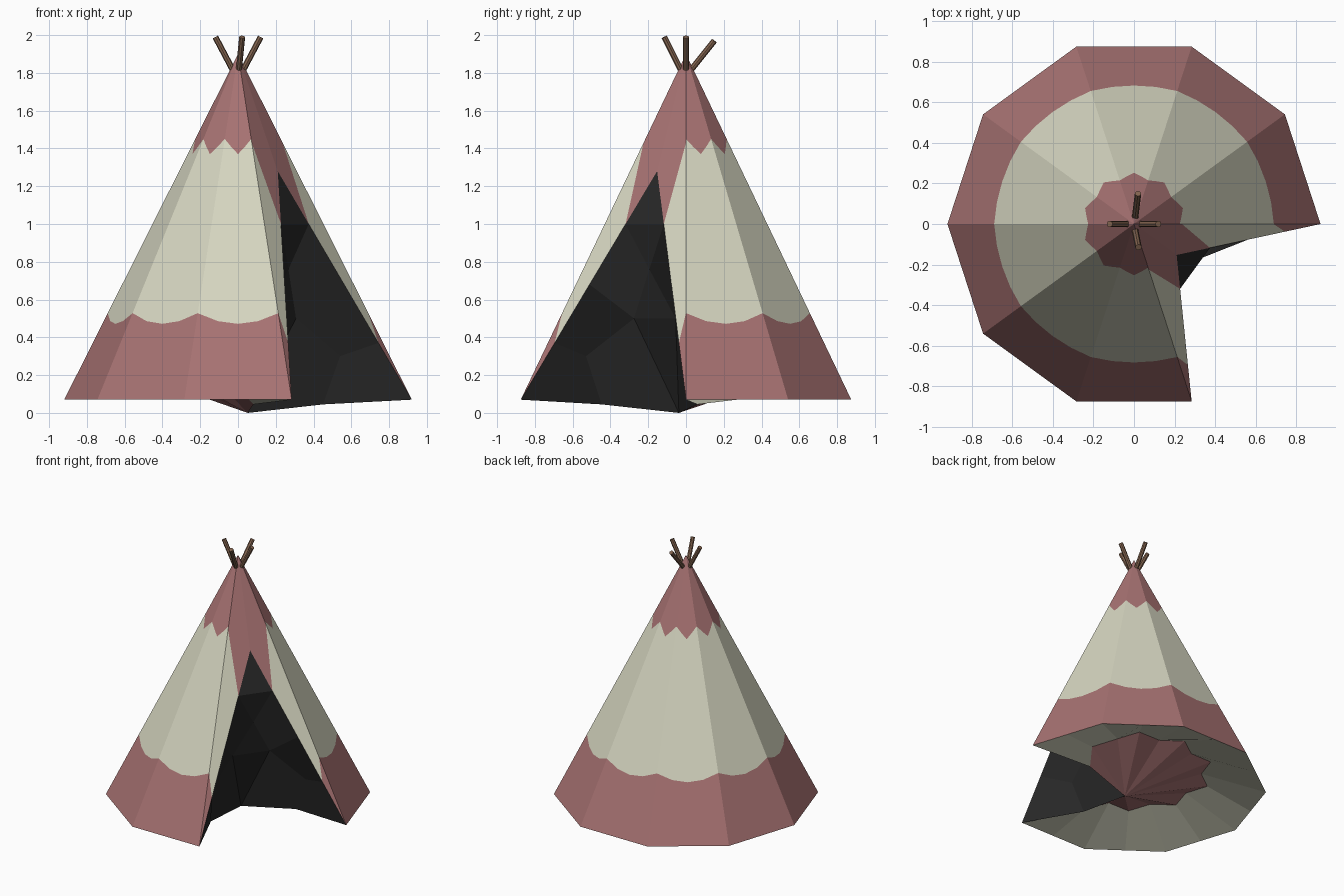
import bpy, bmesh
from math import radians, cos, sin, pi
from mathutils import Vector

if "Cube" in bpy.data.objects:
    bpy.data.objects.remove(bpy.data.objects["Cube"])

APEX, BASE, R = 1.9, 0.07, 0.92
AX = radians(-36)          # direction the doorway faces


def material(name, rgb):
    m = bpy.data.materials.new(name)
    m.diffuse_color = (*rgb, 1)
    m.use_nodes = True
    m.node_tree.nodes["Principled BSDF"].inputs["Base Color"].default_value = m.diffuse_color
    return m


red = material("red_cloth", (0.39, 0.17, 0.17))
cream = material("cream_cloth", (0.67, 0.67, 0.53))
black = material("black_cloth", (0.02, 0.02, 0.02))
wood = material("wood", (0.23, 0.13, 0.08))


def build(name, faces, mats):
    """faces: list of (points, material index)"""
    bm = bmesh.new()
    for pts, mi in faces:
        f = bm.faces.new([bm.verts.new(p) for p in pts])
        f.material_index = mi
    bmesh.ops.remove_doubles(bm, verts=bm.verts, dist=0.0005)
    me = bpy.data.meshes.new(name)
    bm.to_mesh(me)
    bm.free()
    for m in mats:
        me.materials.append(m)
    ob = bpy.data.objects.new(name, me)
    bpy.context.collection.objects.link(ob)
    return ob


def unit_radius(deg):
    """radius of a unit decagon with a corner at 0 degrees"""
    return cos(pi / 10) / cos(radians(deg % 36 - 18))


def cover(deg, z):
    r = R * unit_radius(deg) * (APEX - z) / (APEX - BASE)
    return Vector((r * cos(radians(deg)), r * sin(radians(deg)), z))


def axis(r, z):
    return Vector((r * cos(AX), r * sin(AX), z))


def mirror(p):
    """reflect across the vertical plane through the doorway axis"""
    n = Vector((-sin(AX), cos(AX), 0))
    return p - 2 * p.dot(n) * n


def both_sides(faces):
    return faces + [([mirror(p) for p in reversed(pts)], m) for pts, m in faces]


tip = Vector((0, 0, APEX))


def low_band(deg):     # scalloped edge of the lower red band
    return 0.53 + 0.8 * (1.37 - (APEX - BASE) * 0.69 / (R * unit_radius(deg)))


def top_band(deg):     # zigzag edge of the upper red band
    return 1.45 - 0.08 * (1 - abs(deg % 36 - 18) / 18)


# Eight-sided wall of the tent, with colour bands
wall = []
STEP = 9
for d in range(0, 288, STEP):
    e = d + STEP
    wall.append(([cover(d, BASE), cover(e, BASE), cover(e, low_band(e)), cover(d, low_band(d))], 0))
    wall.append(([cover(d, low_band(d)), cover(e, low_band(e)), cover(e, top_band(e)), cover(d, top_band(d))], 1))
    wall.append(([cover(d, top_band(d)), cover(e, top_band(e)), tip], 0))
build("tent_wall", wall, [red, cream])

# Flat doorway panel with a triangular opening
door_top = axis(0.26, 1.28)
corner = cover(0, BASE)


def edge(z):
    return door_top.lerp(corner, (1.28 - z) / (1.28 - BASE))


panel = [
    ([door_top, tip, cover(0, 1.43), edge(1.0)][::-1], 0),
    ([edge(1.0), cover(0, 1.43), cover(0, 0.53), edge(0.37)][::-1], 1),
    ([edge(0.37), cover(0, 0.53), corner][::-1], 0),
]
build("doorway_panel", both_sides(panel), [red, cream])

# Dark cloth hollowed inwards behind the doorway
upper, centre = axis(0.33, 0.76), axis(0.064, 0)
mid = Vector((0.307, -0.055, 0.5))
side = Vector((0.54, 0.05, 0.3))
hem = Vector((0.45, 0.06, 0.045))
curtain = both_sides([
    ([upper, mid, edge(0.68), edge(1.0)], 0),
    ([mid, side, edge(0.37), edge(0.68)], 0),
    ([side, hem, corner, edge(0.37)], 0),
    ([mid, centre, hem, side], 0),
])
curtain += [
    ([door_top, mirror(edge(1.0)), edge(1.0)], 0),
    ([edge(1.0), mirror(edge(1.0)), upper], 0),
    ([upper, mirror(mid), mid], 0),
    ([mid, mirror(mid), centre], 0),
]
build("door_curtain", curtain, [black])

# Underside: raised ring dipping to the centre, red star in the middle


def ring(d):
    if d == 0:
        return hem
    if d == 288:
        return mirror(hem)
    r = 0.55 if (d // 18) % 2 else 0.47
    z = 0.2 if 36 <= d <= 252 else 0.13
    return Vector((r * cos(radians(d)), r * sin(radians(d)), z))


floor = []
for d in range(0, 288, 18):
    e = d + 18
    floor.append(([cover(e, BASE), cover(d, BASE), ring(d), ring(e)], 1))
    floor.append(([ring(e), ring(d), centre], 0))
build("tent_floor", floor, [red, cream])

# Pole ends crossing at the top
poles = [((-0.03, 0, 1.82), (-0.12, 0, 1.99)), ((0.03, 0, 1.82), (0.12, 0, 1.99)),
         ((0.005, 0.03, 1.82), (0.02, 0.15, 1.97)), ((0.005, -0.03, 1.82), (0.022, -0.115, 1.99))]
for i, (a, b) in enumerate(poles):
    a, b = Vector(a), Vector(b)
    bpy.ops.mesh.primitive_cylinder_add(vertices=8, radius=0.016, depth=(b - a).length, location=(a + b) / 2)
    ob = bpy.context.object
    ob.name = f"pole_end_{i + 1}"
    ob.rotation_euler = (b - a).to_track_quat('Z', 'Y').to_euler()
    ob.data.materials.append(wood)
